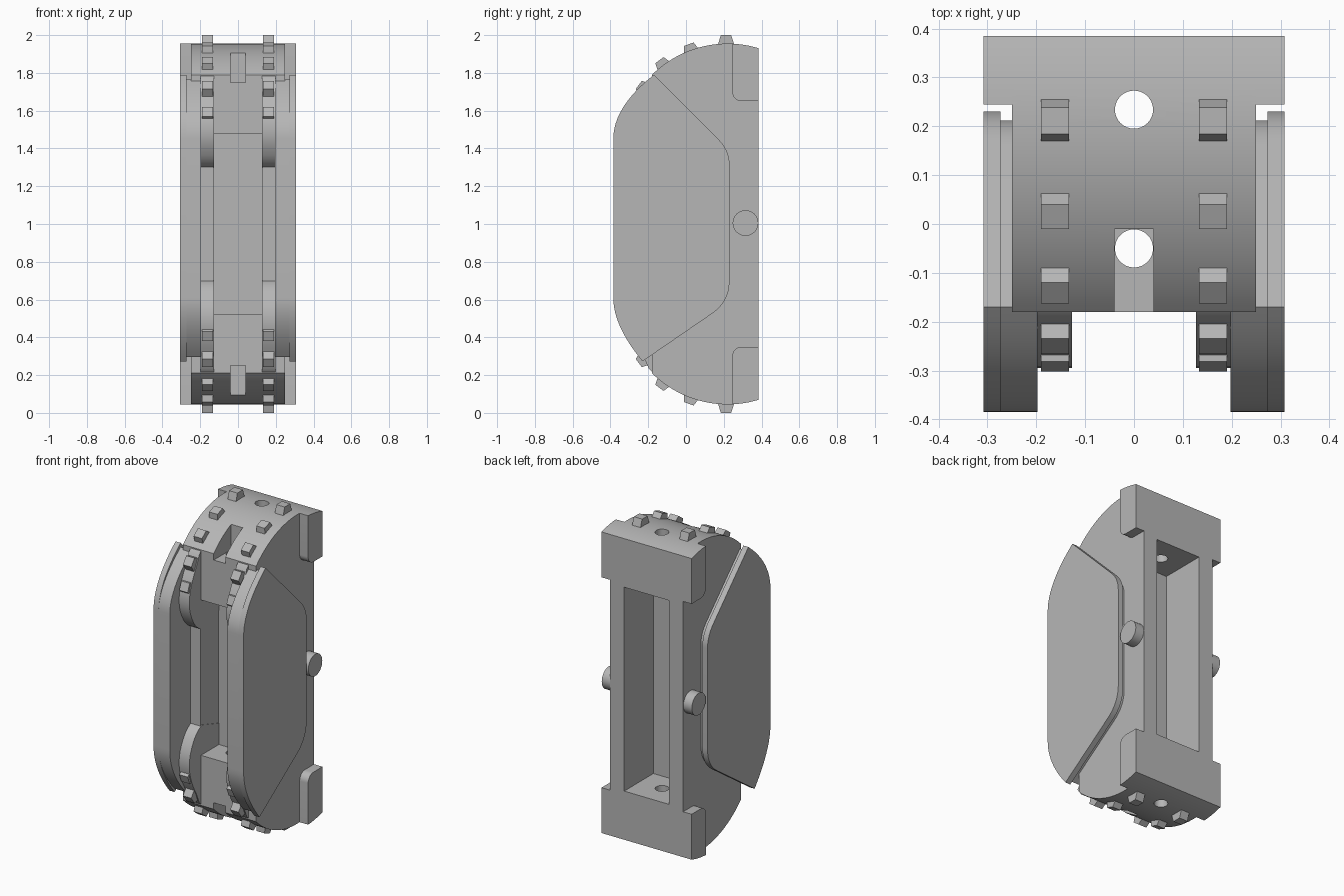
import bpy
import bmesh
from math import sin, cos, radians
from mathutils import Vector

cube = bpy.data.objects.get("Cube")
if cube:
    bpy.data.objects.remove(cube, do_unlink=True)

grey = bpy.data.materials.new("plain_grey")
grey.use_nodes = True
grey.diffuse_color = (0.47, 0.47, 0.47, 1)
grey.node_tree.nodes["Principled BSDF"].inputs["Base Color"].default_value = grey.diffuse_color


def prism(name, profile, x0, x1):
    """Extrude a (y, z) outline from x0 to x1."""
    bm = bmesh.new()
    face = bm.faces.new([bm.verts.new((x0, y, z)) for y, z in profile])
    moved = bmesh.ops.extrude_face_region(bm, geom=[face])["geom"]
    bmesh.ops.translate(bm, vec=(x1 - x0, 0, 0),
                        verts=[g for g in moved if isinstance(g, bmesh.types.BMVert)])
    bmesh.ops.recalc_face_normals(bm, faces=bm.faces)
    mesh = bpy.data.meshes.new(name)
    bm.to_mesh(mesh)
    bm.free()
    obj = bpy.data.objects.new(name, mesh)
    bpy.context.collection.objects.link(obj)
    mesh.materials.append(grey)
    return obj


def box(name, x, y0, y1, z0, z1):
    return prism(name, [(y0, z0), (y1, z0), (y1, z1), (y0, z1)], -x, x)


def arc(cy, cz, r, a0, a1, n):
    steps = [radians(a0 + (a1 - a0) * i / n) for i in range(n + 1)]
    return [(cy + r * cos(a), cz + r * sin(a)) for a in steps]


def bend(a, b, c, n=12):
    """Quadratic curve from a to c, pulled toward b."""
    a, b, c = Vector(a), Vector(b), Vector(c)
    return [tuple(a * (1 - t) ** 2 + b * 2 * t * (1 - t) + c * t * t)
            for t in (i / n for i in range(n + 1))]


def flip(points):
    return [(y, 2 - z) for y, z in points]


def smooth(obj):
    bpy.ops.object.select_all(action="DESELECT")
    obj.select_set(True)
    bpy.context.view_layer.objects.active = obj
    bpy.ops.object.shade_smooth_by_angle(angle=radians(25))


CY, CZ, R = 0.22, 1.388, 0.567

# Core frame with rounded ends
top = arc(CY, CZ, R, 73.1, 134.9, 28)
core = prism("core_frame", top + flip(top)[::-1], -0.25, 0.25)

# Cavities, guide slots and pin holes cut from the core
cutters = [
    box("back_cavity_cutter", 0.153, 0.10, 0.5, 0.37, 1.63),
    box("front_cavity_cutter", 0.13, -0.3, -0.005, 0.52, 1.48),
    box("upper_slot_cutter", 0.04, -0.3, -0.01, 1.75, 2.1),
    box("lower_slot_cutter", 0.04, -0.3, -0.01, -0.1, 0.25),
]
for y in (0.234, -0.05):
    bpy.ops.mesh.primitive_cylinder_add(vertices=32, radius=0.039, depth=3, location=(0, y, 1))
    hole = bpy.context.object
    hole.name = "pin_hole_cutter"
    cutters.append(hole)
for c in cutters:
    c.hide_render = True
    mod = core.modifiers.new("cut", "BOOLEAN")
    mod.operation = "DIFFERENCE"
    mod.solver = "EXACT"
    mod.object = c
bpy.context.view_layer.update()
cut_mesh = bpy.data.meshes.new_from_object(core.evaluated_get(bpy.context.evaluated_depsgraph_get()))
core.modifiers.clear()
core.data = cut_mesh
cut_mesh.materials.clear()
cut_mesh.materials.append(grey)
for c in cutters:
    bpy.data.objects.remove(c, do_unlink=True)
smooth(core)


def plate_outline(g):
    """Side plate outline, its rear edges drawn in by g."""
    return (bend((-0.17, 1.79 - 1.4 * g), (-0.385, 1.62 - g), (-0.385, 1.45))
            + bend((-0.385, 0.61), (-0.385, 0.46), (-0.23, 0.273 + 1.2 * g))
            + bend((0.14 - g / 2, 0.527 + 0.8 * g), (0.23 - g, 0.59 + g / 2), (0.23 - g, 0.697))
            + bend((0.23 - g, 1.317), (0.23 - g, 1.39 - 0.4 * g), (0.17 - 0.7 * g, 1.45 - 0.7 * g)))


# Rim outline: follows the frame, then curls back into it
rim = (arc(CY, CZ, 0.562, 90, 138, 16)
       + bend((-0.225, 1.70), (-0.335, 1.53), (-0.27, 1.40), 8)
       + bend((-0.262, 1.385), (-0.23, 1.32), (-0.17, 1.296), 6)
       + [(0.0, 1.35), (0.0, 1.6), (0.12, 1.85)])

for side, label in ((1, "left"), (-1, "right")):
    # Side plate with a groove behind its rear edge
    smooth(prism(label + "_plate_face", plate_outline(0), side * 0.273, side * 0.308))
    smooth(prism(label + "_plate_base", plate_outline(0.018), side * 0.197, side * 0.273))

    # Pivot stub
    smooth(prism(label + "_pivot", arc(0.315, 1.005, 0.068, 0, 348.75, 31),
                 side * 0.24, side * 0.308))

    for end, way in (("upper", lambda p: p), ("lower", flip)):
        # Rounded corner lug
        lug = ([(0.385, 1.65)] + arc(0.295, 1.70, 0.05, 270, 180, 8)
               + arc(CY, CZ, R, 87.5, 73.1, 6))
        smooth(prism(f"{label}_{end}_lug", way(lug), side * 0.24, side * 0.308))

        # Sprocket rim
        smooth(prism(f"{label}_{end}_rim", way(rim), side * 0.127, side * 0.198))

        # Tapered teeth around the rim
        for angle, reach in ((90.8, 0.612), (110, 0.6), (127, 0.6), (143.5, 0.585), (158, 0.552)):
            a = radians(angle)
            out, along = Vector((cos(a), sin(a))), Vector((-sin(a), cos(a)))
            base = Vector((CY, CZ))
            tooth = [tuple(base + out * r + along * w) for r, w in
                     ((reach - 0.07, 0.05), (reach, 0.027), (reach, -0.027), (reach - 0.07, -0.05))]
            prism(f"{label}_{end}_tooth", way(tooth), side * 0.133, side * 0.19)
